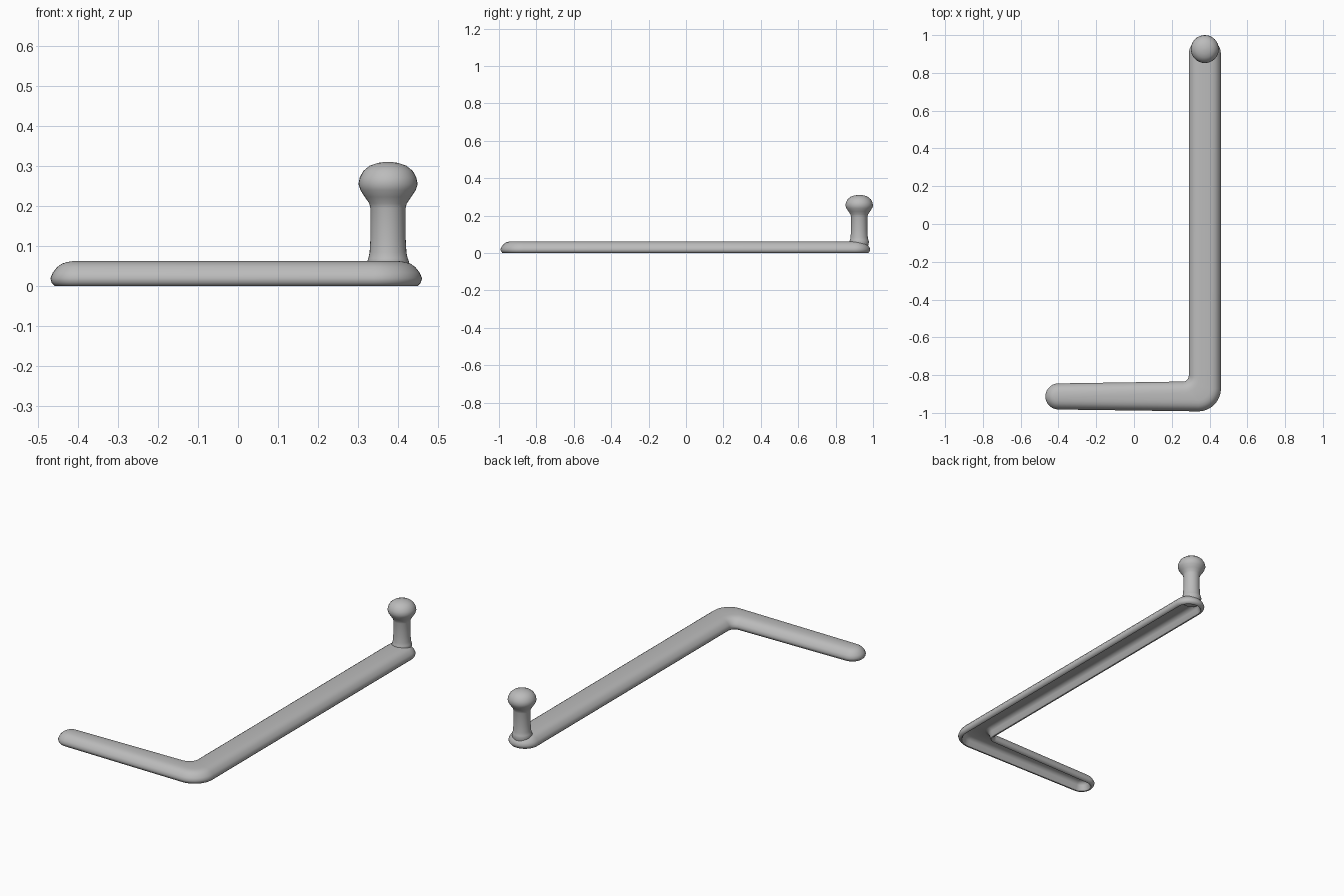
import bpy, bmesh
from math import sin, cos, pi, radians
from mathutils import Vector

cube = bpy.data.objects.get("Cube")
if cube:
    bpy.data.objects.remove(cube)

grey = bpy.data.materials.new("plain grey")
grey.use_nodes = True
grey.diffuse_color = (0.5, 0.5, 0.5, 1)
grey.node_tree.nodes["Principled BSDF"].inputs["Base Color"].default_value = (0.5, 0.5, 0.5, 1)


def arc(cx, cy, r, start, end, n):
    """Points on an arc, angles in degrees."""
    angles = [radians(start + (end - start) * i / n) for i in range(n + 1)]
    return [(cx + r * cos(a), cy + r * sin(a)) for a in angles]


def outline(inset):
    """Plan of the L-shaped rail, drawn in by the inset."""
    tip, long_half, bend = 0.069 - inset, 0.085 - inset, 0.079 - inset
    corner = 0.12 - inset
    x, y = 0.375, -0.913
    fillet = 0.03 + inset
    pts = arc(-0.4, y, tip, 90, 270, 14)
    pts += arc(x + long_half - corner, y - bend + corner, corner, 270, 360, 12)
    pts += arc(x, 0.9, long_half, 0, 180, 18)
    pts += arc(x - long_half - fillet, y + bend + fillet, fillet, 0, -90, 8)
    return pts


def finish(name, bm):
    bmesh.ops.recalc_face_normals(bm, faces=bm.faces)
    mesh = bpy.data.meshes.new(name)
    bm.to_mesh(mesh)
    bm.free()
    mesh.materials.append(grey)
    obj = bpy.data.objects.new(name, mesh)
    bpy.context.collection.objects.link(obj)
    bpy.ops.object.select_all(action="DESELECT")
    obj.select_set(True)
    bpy.context.view_layer.objects.active = obj
    bpy.ops.object.shade_smooth_by_angle(angle=radians(50))


def loft(name, rings):
    """Skin a stack of matching closed rings and cap both ends."""
    bm = bmesh.new()
    loops = [[bm.verts.new(p) for p in ring] for ring in rings]
    for low, high in zip(loops, loops[1:]):
        for i in range(len(low)):
            j = (i + 1) % len(low)
            bm.faces.new((low[i], low[j], high[j], high[i]))
    caps = [bm.faces.new(loops[0]), bm.faces.new(loops[-1])]
    bmesh.ops.triangulate(bm, faces=caps)
    finish(name, bm)


# Rail: hollow underside, rolled rim, rounded shoulders and flat top
section = [(0.052, 0.047), (0.038, 0.042), (0.029, 0.03), (0.025, 0.008),
           (0.019, 0.0), (0.011, 0.0), (0.003, 0.009), (0.0, 0.02),
           (0.006, 0.034), (0.017, 0.048), (0.03, 0.057), (0.045, 0.061), (0.06, 0.063)]
loft("l_shaped_rail", [[(x, y, z) for x, y in outline(d)] for d, z in section])

# Peg: flared foot, straight post and domed knob
profile = [(0.046, 0.035), (0.053, 0.06), (0.049, 0.07), (0.046, 0.085), (0.044, 0.12),
           (0.044, 0.195), (0.047, 0.207), (0.058, 0.223), (0.069, 0.24), (0.074, 0.255),
           (0.071, 0.271), (0.062, 0.288), (0.046, 0.301), (0.026, 0.308), (0.006, 0.311)]
peg_y = 0.926
loft("knobbed_peg", [[(x, y, z) for x, y in arc(0.375, peg_y, r, 0, 348.75, 31)]
                     for r, z in profile])
